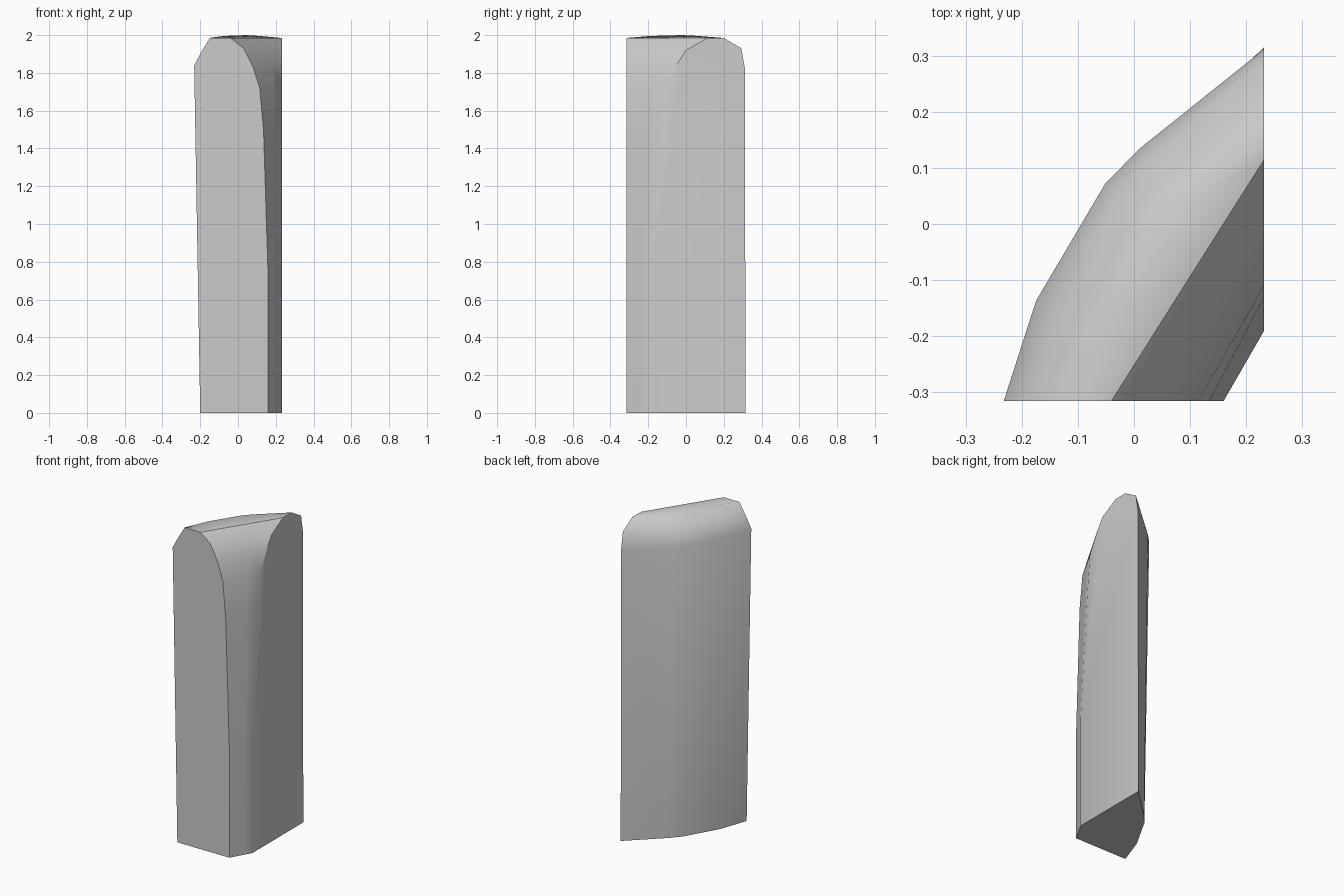
import bpy
import bmesh
import math
from mathutils import Vector

default_cube = bpy.data.objects.get("Cube")
if default_cube:
    bpy.data.objects.remove(default_cube, do_unlink=True)

FRONT_Y = -0.315
SIDE_X = 0.232

# Matching outlines of the two flat ends, from the outer foot over the top to the inner foot
front_outline = [(-0.2, 0), (-0.232, 1.84), (-0.2, 1.9), (-0.15, 1.985), (-0.04, 1.985),
                 (0.03, 1.93), (0.08, 1.83), (0.115, 1.72), (0.135, 1.5), (0.16, 0.7), (0.16, 0)]
side_outline = [(0.315, 0), (0.312, 1.82), (0.293, 1.93), (0.2, 1.985), (0.115, 1.985),
                (0, 1.92), (-0.05, 1.84), (-0.11, 1.72), (-0.13, 1.5), (-0.19, 0.7), (-0.19, 0)]

# Outward bulge of the outer wall: position along the wall, amount
stations = [(0, 0), (0.23, 0.06), (0.54, 0.085), (0.65, 0.073), (1, 0)]
bulge_weight = {0: 0.8, 1: 1.0, 2: 0.8, 3: 0.25}
outward = Vector((-0.82, 0.57, 0))
TOP_OUTER, TOP_INNER = 3, 4
CROWN_LIFT = 0.015


def make_material(name, colour):
    material = bpy.data.materials.new(name)
    material.use_nodes = True
    material.diffuse_color = colour
    material.node_tree.nodes["Principled BSDF"].inputs["Base Color"].default_value = colour
    return material


def section(bm, along, bulge):
    """One cross-section of the wall, blended between the two end outlines."""
    ring = []
    for i, ((x, z_front), (y, z_side)) in enumerate(zip(front_outline, side_outline)):
        start = Vector((x, FRONT_Y, z_front))
        end = Vector((SIDE_X, y, z_side))
        point = start.lerp(end, along) + outward * bulge * bulge_weight.get(i, 0)
        if i == TOP_OUTER:
            point.z += CROWN_LIFT * bulge / 0.085
        ring.append(bm.verts.new(point))
    return ring


# Loft the curved wall and close its ends
bm = bmesh.new()
rings = [section(bm, along, bulge) for along, bulge in stations]
count = len(front_outline)
for ring, following in zip(rings, rings[1:]):
    for i in range(count):
        j = (i + 1) % count
        bm.faces.new((ring[i], ring[j], following[j], following[i]))
caps = {bm.faces.new(rings[0]), bm.faces.new(rings[-1])}
bm.normal_update()
bmesh.ops.recalc_face_normals(bm, faces=bm.faces)

# Smooth the wall; keep the ends, the foot and the inner top edge crisp
ridge = {ring[TOP_INNER] for ring in rings}
for face in bm.faces:
    face.smooth = True
for edge in bm.edges:
    on_cap = any(face in caps for face in edge.link_faces)
    on_foot = all(vert.co.z < 0.001 for vert in edge.verts)
    steep = edge.calc_face_angle(0) > math.radians(30)
    on_ridge = all(vert in ridge for vert in edge.verts)
    if on_ridge or (steep and (on_cap or on_foot)):
        edge.smooth = False

mesh = bpy.data.meshes.new("curved_wall_panel")
bm.to_mesh(mesh)
bm.free()
mesh.materials.append(make_material("plain grey", (0.6, 0.6, 0.6, 1)))
panel = bpy.data.objects.new("curved_wall_panel", mesh)
bpy.context.collection.objects.link(panel)
